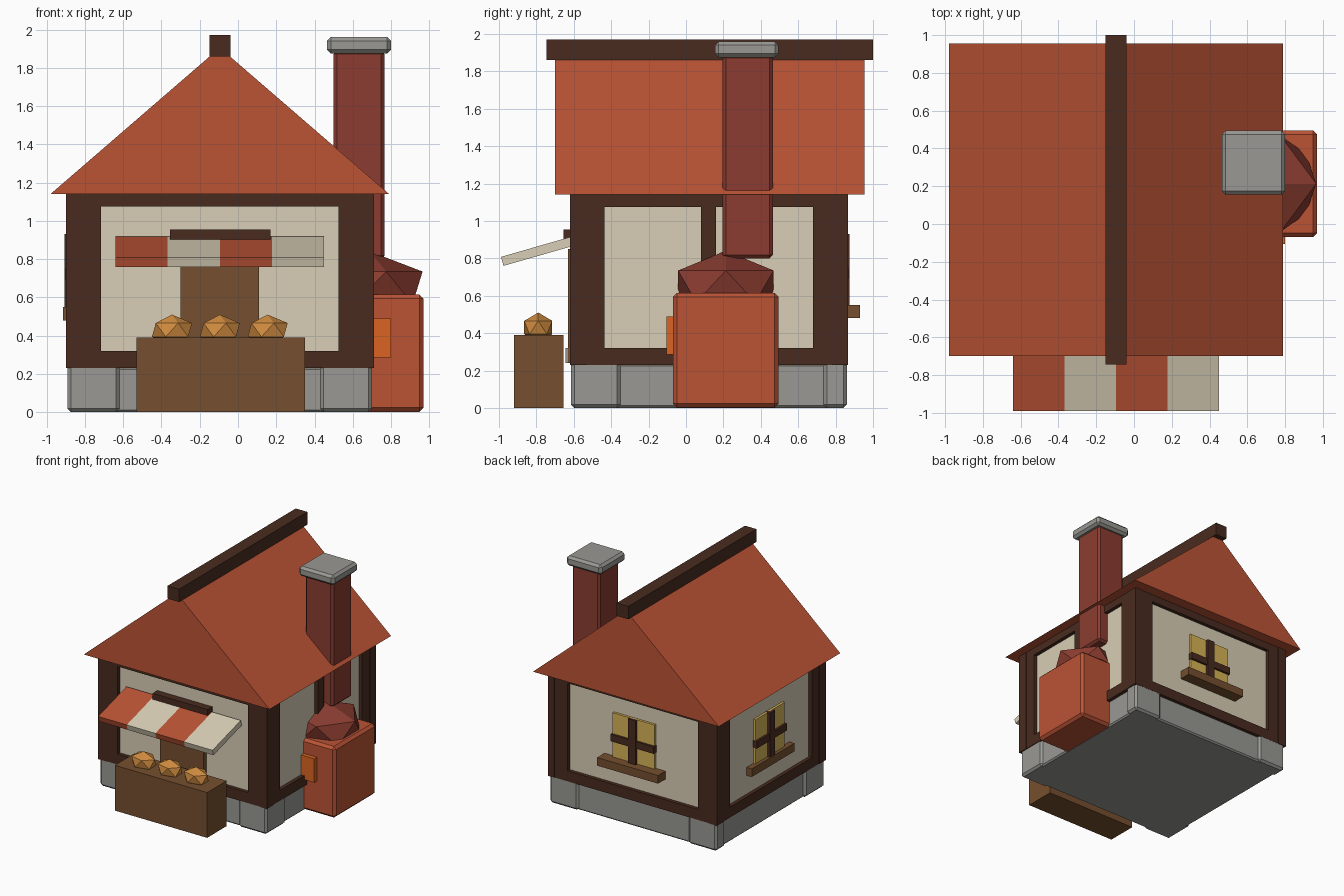
import bpy
import bmesh
from math import radians
from mathutils import Matrix

cube = bpy.data.objects.get("Cube")
if cube:
    bpy.data.objects.remove(cube, do_unlink=True)


def material(name, r, g, b):
    rgba = [(c / 255) ** 2.2 for c in (r, g, b)] + [1]
    m = bpy.data.materials.new(name)
    m.use_nodes = True
    m.diffuse_color = rgba
    m.node_tree.nodes["Principled BSDF"].inputs["Base Color"].default_value = rgba
    return m


RED = material("roof red", 186, 84, 56)
CREAM = material("cream plaster", 216, 205, 180)
DARK = material("dark timber", 74, 47, 36)
BROWN = material("brown wood", 117, 80, 50)
STONE = material("grey stone", 152, 151, 146)
BRICK = material("dark red brick", 138, 63, 52)
CRUST = material("bread crust", 208, 139, 66)
FIRE = material("fire orange", 218, 100, 38)
GLASS = material("yellow glass", 214, 178, 88)


def finish(name, bm, mat):
    bmesh.ops.recalc_face_normals(bm, faces=bm.faces)
    mesh = bpy.data.meshes.new(name)
    bm.to_mesh(mesh)
    bm.free()
    mesh.materials.append(mat)
    ob = bpy.data.objects.new(name, mesh)
    bpy.context.collection.objects.link(ob)
    return ob


def box(name, x, y, z, mat, bevel=0):
    bm = bmesh.new()
    spans = (x, y, z)
    size = Matrix.Diagonal([abs(b - a) for a, b in spans] + [1])
    centre = Matrix.Translation([(a + b) / 2 for a, b in spans])
    bmesh.ops.create_cube(bm, size=1, matrix=centre @ size)
    if bevel:
        bmesh.ops.bevel(bm, geom=bm.edges[:], offset=bevel, segments=1, affect='EDGES')
    return finish(name, bm, mat)


def gem(name, centre, radii, mat):
    bm = bmesh.new()
    bmesh.ops.create_icosphere(bm, subdivisions=1, radius=1,
                               matrix=Matrix.Translation(centre) @ Matrix.Diagonal((*radii, 1)))
    return finish(name, bm, mat)


# Outer planes of the house
X0, X1, Y0, Y1 = -0.90, 0.71, -0.62, 0.865
MID_X, MID_Y = -0.095, 0.12
WALLS = {"front": (Y0, -1, 1), "back": (Y1, 1, 1), "right": (X0, -1, 0), "left": (X1, 1, 0)}


def on_wall(name, wall, u, z, depth, mat):
    """Box on a wall: u runs along the wall, depth is measured outward."""
    plane, sign, axis = WALLS[wall]
    d = sorted(plane + sign * k for k in depth)
    x, y = (u, d) if axis == 1 else (d, u)
    return box(wall + "_" + name, x, y, z, mat)


# Stone foundation with thicker corner stones
box("foundation", (-0.87, 0.68), (-0.595, 0.84), (0, 0.235), STONE, 0.012)
for xn, x in (("right", (-0.89, -0.62)), ("left", (0.43, 0.70))):
    for yn, y in (("front", (-0.615, -0.35)), ("back", (0.735, 0.86))):
        box(f"{yn}_{xn}_corner_stone", x, y, (0, 0.25), STONE, 0.018)

# Plaster walls and timber frame
box("plaster_walls", (X0 + 0.035, X1 - 0.035), (Y0 + 0.035, Y1 - 0.035), (0.2, 1.15), CREAM)
for xn, x in (("right", (X0, X0 + 0.08)), ("left", (X1 - 0.06, X1))):
    for yn, y in (("front", (Y0, Y0 + 0.09)), ("back", (Y1 - 0.085, Y1))):
        box(f"{yn}_{xn}_corner_post", x, y, (0.23, 1.14), DARK)
for wall, (plane, sign, axis) in WALLS.items():
    a, b = (X0, X1) if axis == 1 else (Y0, Y1)
    depth = (-0.1, -0.004)
    on_wall("sill_beam", wall, (a + 0.07, b - 0.06), (0.23, 0.32), depth, DARK)
    on_wall("top_beam", wall, (a + 0.07, b - 0.06), (1.075, 1.145), depth, DARK)
    on_wall("post_a", wall, (a + 0.07, a + 0.185), (0.32, 1.075), depth, DARK)
    on_wall("post_b", wall, (b - 0.185, b - 0.05), (0.32, 1.075), depth, DARK)
on_wall("middle_post", "left", (0.08, 0.16), (0.32, 1.075), (-0.1, -0.004), DARK)

# Windows with cross bars and ledges
for wall, mid, ledge in (("back", MID_X, 0.065), ("right", MID_Y, 0.014)):
    on_wall("window_glass", wall, (mid - 0.2, mid + 0.2), (0.53, 0.93), (-0.06, -0.015), GLASS)
    on_wall("window_upright", wall, (mid - 0.035, mid + 0.035), (0.54, 0.93), (-0.05, 0.008), DARK)
    on_wall("window_crossbar", wall, (mid - 0.205, mid + 0.205), (0.69, 0.75), (-0.05, 0.004), DARK)
    on_wall("window_ledge", wall, (mid - 0.29, mid + 0.29), (0.48, 0.55), (-0.06, ledge), BROWN)

# Gable roof and ridge beam
bm = bmesh.new()
outline = ((-0.98, 1.14), (0.79, 1.14), (MID_X, 1.905))
gable = bm.faces.new([bm.verts.new((x, -0.70, z)) for x, z in outline])
ext = bmesh.ops.extrude_face_region(bm, geom=[gable], use_keep_orig=True)
bmesh.ops.translate(bm, vec=(0, 1.655, 0),
                    verts=[v for v in ext["geom"] if isinstance(v, bmesh.types.BMVert)])
finish("roof", bm, RED)
box("ridge_beam", (-0.15, -0.04), (-0.745, 1.0), (1.86, 1.97), DARK)

# Door and step
on_wall("door", "front", (-0.30, 0.11), (0.24, 0.85), (-0.05, 0.01), BROWN)
on_wall("step", "front", (-0.30, 0.11), (0.24, 0.32), (-0.05, 0.025), STONE)

# Striped awning: tilted slabs hinged at the wall
for i in range(4):
    left = -0.64 + i * 0.2725
    slab = box(f"awning_stripe_{i + 1}", (left, left + 0.2725), (-0.40, 0), (-0.05, 0),
               CREAM if i % 2 else RED)
    slab.location = (0, -0.605, 0.918)
    slab.rotation_euler.x = radians(16)
box("awning_bar", (-0.355, 0.17), (-0.655, -0.59), (0.90, 0.955), DARK)

# Counter and loaves
box("counter", (-0.53, 0.35), (-0.92, -0.655), (0, 0.39), BROWN)
for i in range(3):
    gem(f"bread_loaf_{i + 1}", (MID_X + (i - 1) * 0.25, -0.79, 0.43), (0.117, 0.088, 0.08), CRUST)

# Oven with dome, fire door and chimney
box("oven_body", (0.60, 0.97), (-0.07, 0.495), (0.002, 0.615), RED, 0.022)
box("fire_door", (0.62, 0.80), (-0.105, 0), (0.285, 0.49), FIRE)
gem("oven_dome", (0.69, 0.213, 0.65), (0.307, 0.30, 0.19), BRICK)
box("chimney", (0.50, 0.765), (0.195, 0.465), (0.80, 1.89), BRICK, 0.018)
box("chimney_cap", (0.465, 0.80), (0.155, 0.495), (1.875, 1.96), STONE, 0.02)
